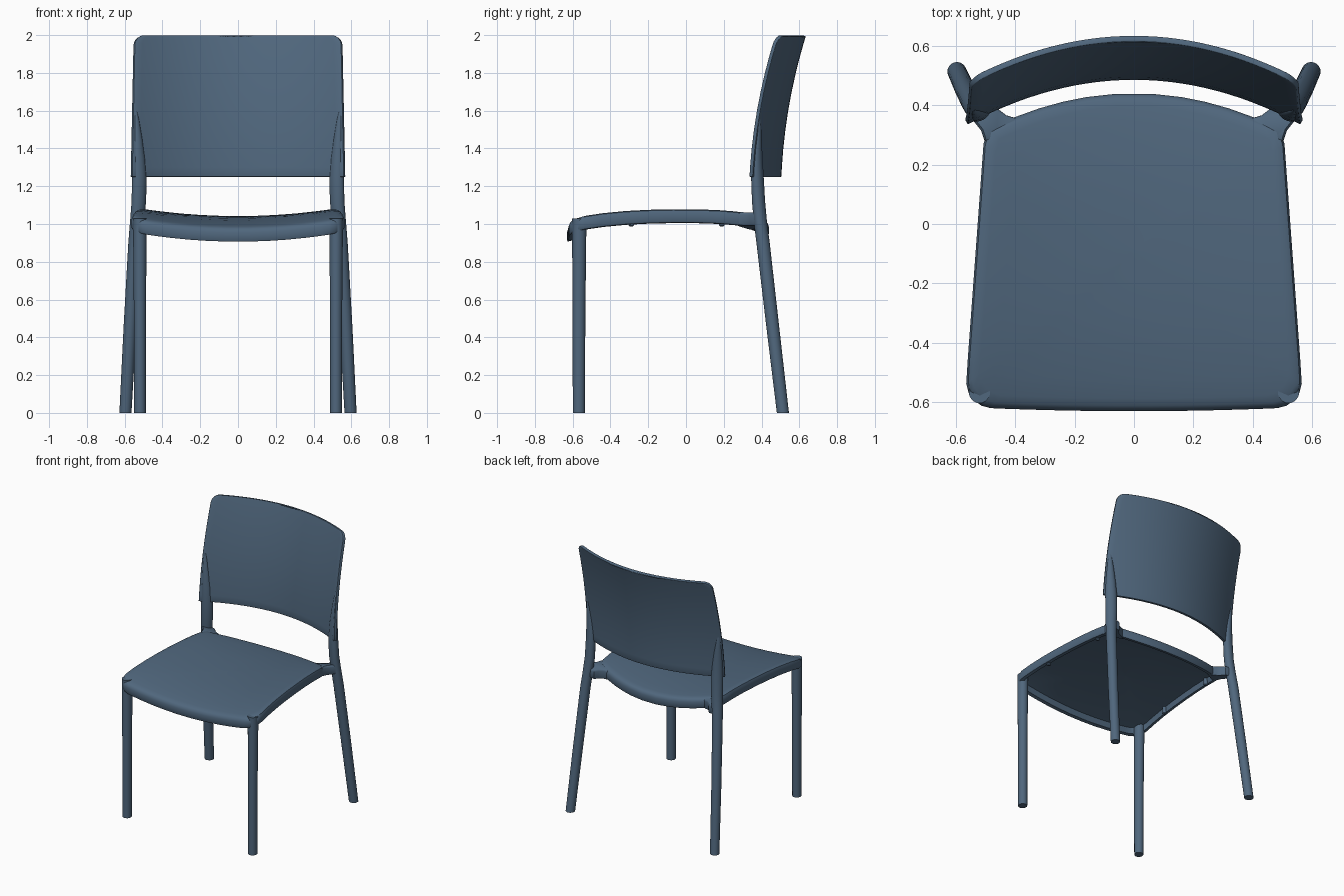
import bpy, bmesh, math

if "Cube" in bpy.data.objects:
    bpy.data.objects.remove(bpy.data.objects["Cube"])

paint = bpy.data.materials.new("slate blue")
paint.diffuse_color = (0.08, 0.135, 0.205, 1)
paint.use_nodes = True
paint.node_tree.nodes["Principled BSDF"].inputs["Base Color"].default_value = paint.diffuse_color


def finish(name, bm, angle=40):
    """Turn a bmesh into a named, painted, smooth-shaded object."""
    me = bpy.data.meshes.new(name)
    bm.to_mesh(me)
    bm.free()
    ob = bpy.data.objects.new(name, me)
    bpy.context.collection.objects.link(ob)
    me.materials.append(paint)
    bpy.ops.object.select_all(action='DESELECT')
    ob.select_set(True)
    bpy.context.view_layer.objects.active = ob
    bpy.ops.object.shade_smooth_by_angle(angle=math.radians(angle))
    return ob


def loft(name, rings, cap=True, angle=40):
    """Skin a list of closed rings that have equal point counts."""
    bm = bmesh.new()
    vr = [[bm.verts.new(p) for p in ring] for ring in rings]
    n = len(vr[0])
    for a, b in zip(vr, vr[1:]):
        for i in range(n):
            j = (i + 1) % n
            bm.faces.new((a[i], a[j], b[j], b[i]))
    if cap:
        bm.faces.new(vr[0])
        bm.faces.new(vr[-1])
    bmesh.ops.recalc_face_normals(bm, faces=bm.faces)
    return finish(name, bm, angle)


def oval(x, y, z, ra, rb, deg=0, n=24):
    c, s = math.cos(math.radians(deg)), math.sin(math.radians(deg))
    pts = []
    for i in range(n):
        t = 2 * math.pi * i / n
        p, q = ra * math.cos(t), rb * math.sin(t)
        pts.append((x + p * c - q * s, y + p * s + q * c, z))
    return pts


# Seat: dished hollow shell built from scaled copies of its outline
def seat_z(x, y):
    d = y - 0.05
    drop = 0.2 * d * d if d > 0 else 0.08 * d * d + 0.12 * d ** 4
    return 1.087 - drop - 0.045 * (1 - (x / 0.55) ** 2)


def seat_half_width(y):
    return 0.565 - 0.06 * (y + 0.53) / 0.82


half = [(x, -0.63 + 0.01 * (x / 0.48) ** 2) for x in (0.06, 0.16, 0.26, 0.36, 0.44)]
half += [(0.475 + 0.09 * math.sin(t), -0.53 - 0.09 * math.cos(t))
         for t in [math.radians(a) for a in (5, 25, 45, 65, 85)]]
half += [(seat_half_width(y), y) for y in (-0.45, -0.33, -0.2, -0.07, 0.06, 0.18, 0.27)]
half += [(x, 0.44 - 0.5 * x * x) for x in (0.492, 0.46, 0.4, 0.32, 0.24, 0.16, 0.06)]
outline = half + [(-x, y) for x, y in reversed(half)]
CY = -0.09


def seat_ring(s, dz):
    pts = [(x * s, CY + (y - CY) * s) for x, y in outline]
    return [(x, y, seat_z(x, y) + dz) for x, y in pts]


profile = [(0.02, 0), (0.2, 0), (0.4, 0), (0.6, 0), (0.8, 0), (0.92, 0), (0.965, -0.002),
           (0.988, -0.009), (1, -0.025), (1, -0.066), (0.992, -0.074), (0.95, -0.074),
           (0.942, -0.03), (0.8, -0.028), (0.5, -0.028), (0.02, -0.028)]
loft("seat", [seat_ring(s, dz) for s, dz in profile])

# Backrest: curved sheet with rounded upper corners
bm = bmesh.new()
heights = [1.25, 1.3, 1.4, 1.5, 1.6, 1.7, 1.8, 1.88, 1.95, 1.965, 1.98, 1.99, 1.997, 2.0]
COLS = 28
rows = []
for z in heights:
    k = (z - 1.25) / 0.75
    w = 0.56 - 0.015 * k
    if z > 1.95:
        w -= 0.05 - math.sqrt(max(0, 0.05 ** 2 - (z - 1.95) ** 2))
    yc = 0.485 + 0.03 * k + 0.1 * k * k
    row = []
    for i in range(COLS + 1):
        x = w * (2 * i / COLS - 1)
        row.append(bm.verts.new((x, yc - 0.15 * (x / 0.56) ** 2, z)))
    rows.append(row)
for a, b in zip(rows, rows[1:]):
    for i in range(COLS):
        bm.faces.new((a[i], a[i + 1], b[i + 1], b[i]))
back = finish("backrest", bm)
sol = back.modifiers.new("thickness", 'SOLIDIFY')
sol.thickness = 0.02
sol.offset = -1
bev = back.modifiers.new("soft edge", 'BEVEL')
bev.width = 0.005
bev.segments = 2
bev.limit_method = 'ANGLE'
bev.angle_limit = math.radians(50)

for side, m in (("right", 1), ("left", -1)):
    # Front leg: slightly tapered tube
    loft(side + "_front_leg", [
        oval(m * 0.519, -0.567, 0, 0.031, 0.032),
        oval(m * 0.519, -0.567, 0.5, 0.032, 0.034),
        oval(m * 0.520, -0.565, 1.03, 0.036, 0.038)])

    # Rear leg: splayed tube flattening into the backrest stile
    sections = [(0, 0.596, 0.513, 0.032, 0.032), (0.45, 0.572, 0.46, 0.034, 0.034),
                (0.9, 0.545, 0.408, 0.036, 0.035), (1.02, 0.534, 0.393, 0.038, 0.034),
                (1.12, 0.525, 0.384, 0.040, 0.033), (1.25, 0.522, 0.378, 0.041, 0.031),
                (1.35, 0.525, 0.377, 0.035, 0.026), (1.45, 0.531, 0.379, 0.026, 0.021),
                (1.55, 0.538, 0.383, 0.015, 0.014), (1.6, 0.541, 0.386, 0.005, 0.006)]
    loft(side + "_rear_leg",
         [oval(m * x, y, z, ra, rb, -28 * m) for z, x, y, ra, rb in sections])

    # Bracket joining the seat corner to the rear leg
    plan = [(0.37, 0.335), (0.40, 0.357), (0.43, 0.366), (0.455, 0.385), (0.475, 0.41),
            (0.52, 0.415), (0.555, 0.365), (0.535, 0.34), (0.515, 0.315), (0.503, 0.28),
            (0.46, 0.27)]
    cx, cy = 0.475, 0.345
    rings = []
    for s, dz in ((0.9, -0.075), (1, -0.065), (1, -0.02), (0.95, -0.01), (0.85, -0.006)):
        rings.append([(m * (cx + (x - cx) * s), cy + (y - cy) * s,
                       seat_z(x, y) + dz) for x, y in plan])
    loft(side + "_bracket", rings)

    # Small stacking pads under the seat rim
    for place, y in (("front", -0.29), ("rear", 0.19)):
        x = m * (seat_half_width(y) - 0.03)
        loft(side + "_" + place + "_pad", [oval(x, y, z, r, r, n=12)
             for z, r in ((0.987, 0.008), (0.993, 0.015), (1.05, 0.016))])
